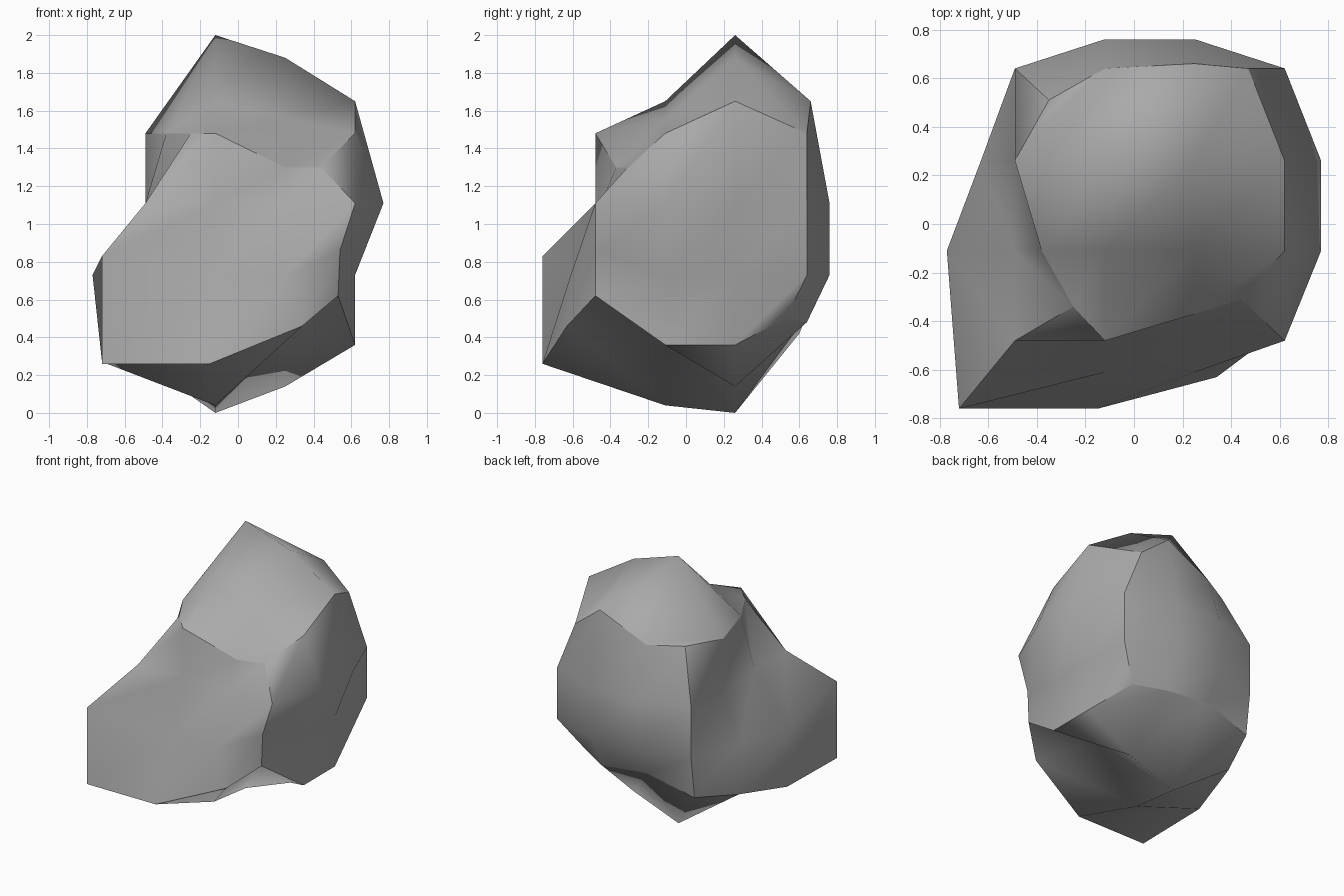
import bpy
import bmesh
from mathutils import Vector

# Remove the default object only
default = bpy.data.objects.get("Cube")
if default:
    bpy.data.objects.remove(default, do_unlink=True)

# Names for the four lattice planes along each axis
WEST, MIDWEST, MIDEAST, EAST = range(4)
FRONT, FORE, AFT, BACK = range(4)
BASE, LOW, HIGH, CROWN = range(4)
X_PLANES = (-0.49, -0.12, 0.25, 0.62)
Y_PLANES = (-0.48, -0.11, 0.26, 0.64)
Z_PLANES = (0.36, 0.73, 1.11, 1.48)

# Rough block: a cube cut into thirds
bm = bmesh.new()
bmesh.ops.create_cube(bm, size=3.0)
bmesh.ops.subdivide_edges(bm, edges=bm.edges[:], cuts=2, use_grid_fill=True)
bm.normal_update()

# Facet every square from its lower left to its upper right, seen from outside
for face in bm.faces[:]:
    right = Vector((0, 0, 1)).cross(face.normal)
    if right.length < 0.5:
        right = Vector((1, 0, 0))
    slant = right + face.normal.cross(right)
    corners = sorted(face.verts, key=lambda v: v.co.dot(slant))
    bmesh.utils.face_split(face, corners[0], corners[-1])

# Keep the twelve original cube edges crisp
bm.normal_update()
for face in bm.faces:
    face.smooth = True
for edge in bm.edges:
    first, second = edge.link_faces
    edge.smooth = first.normal.dot(second.normal) > 0.5

# Put each corner on the lattice and remember it by its plane names
lattice = {}
for vert in bm.verts:
    i, j, k = (round(c + 1.5) for c in vert.co)
    vert.co = (X_PLANES[i], Y_PLANES[j], Z_PLANES[k])
    lattice[i, j, k] = vert


def place(i, j, k, x=None, y=None, z=None):
    """Chip one lattice corner to a new place, keeping unnamed coordinates."""
    co = lattice[i, j, k].co
    for axis, value in enumerate((x, y, z)):
        if value is not None:
            co[axis] = value


# Bulging front, back and east sides
for i in (MIDWEST, MIDEAST):
    place(i, FRONT, LOW, y=-0.61)
    for k in (LOW, HIGH):
        place(i, BACK, k, y=0.76)
for j in (FORE, AFT):
    place(EAST, j, HIGH, x=0.77)

# Peak
place(MIDWEST, FORE, CROWN, z=1.65)
place(MIDEAST, FORE, CROWN, z=1.56)
place(MIDWEST, AFT, CROWN, z=2.0)
place(MIDEAST, AFT, CROWN, z=1.88)

# Rim around the peak
place(WEST, FRONT, CROWN, x=-0.25, y=-0.34)
place(MIDEAST, FRONT, CROWN, y=-0.37, z=1.3)
place(EAST, FRONT, CROWN, x=0.44, y=-0.31, z=1.3)
place(EAST, AFT, CROWN, z=1.65)
place(EAST, BACK, CROWN, x=0.47)
place(MIDEAST, BACK, CROWN, y=0.66, z=1.65)
place(WEST, BACK, CROWN, x=-0.35, y=0.51)
place(WEST, FORE, CROWN, x=-0.38)

# Front foot jutting out to the west
place(WEST, FRONT, LOW, x=-0.72, y=-0.76, z=0.83)
place(WEST, FRONT, BASE, x=-0.72, y=-0.76, z=0.26)
place(MIDWEST, FRONT, BASE, x=-0.15, y=-0.76, z=0.26)
place(MIDEAST, FRONT, BASE, x=0.34, y=-0.63, z=0.46)
place(EAST, FRONT, BASE, x=0.53, z=0.62)
place(EAST, FRONT, LOW, x=0.54, z=0.86)
place(MIDEAST, FRONT, HIGH, y=-0.45)

# West flank
place(WEST, FORE, LOW, x=-0.77)
place(WEST, AFT, LOW, x=-0.63)
place(WEST, FORE, BASE, x=-0.72, y=-0.17, z=0.27)
place(WEST, AFT, BASE, x=-0.62, z=0.35)
place(WEST, BACK, BASE, y=0.6, z=0.42)

# Underside
place(MIDWEST, FORE, BASE, z=0.04)
place(MIDWEST, AFT, BASE, z=0.0)
place(MIDEAST, FORE, BASE, z=0.42)
place(MIDEAST, AFT, BASE, z=0.14)
place(MIDWEST, BACK, BASE, z=0.52)
place(MIDEAST, BACK, BASE, z=0.48)
place(EAST, BACK, BASE, x=0.46, y=0.53, z=0.5)

# Finished boulder
mesh = bpy.data.meshes.new("boulder")
bm.to_mesh(mesh)
bm.free()
boulder = bpy.data.objects.new("boulder", mesh)
bpy.context.collection.objects.link(boulder)

# Plain stone grey
stone = bpy.data.materials.new("stone_grey")
stone.use_nodes = True
grey = (0.4, 0.4, 0.4, 1.0)
stone.diffuse_color = grey
stone.node_tree.nodes["Principled BSDF"].inputs["Base Color"].default_value = grey
mesh.materials.append(stone)
